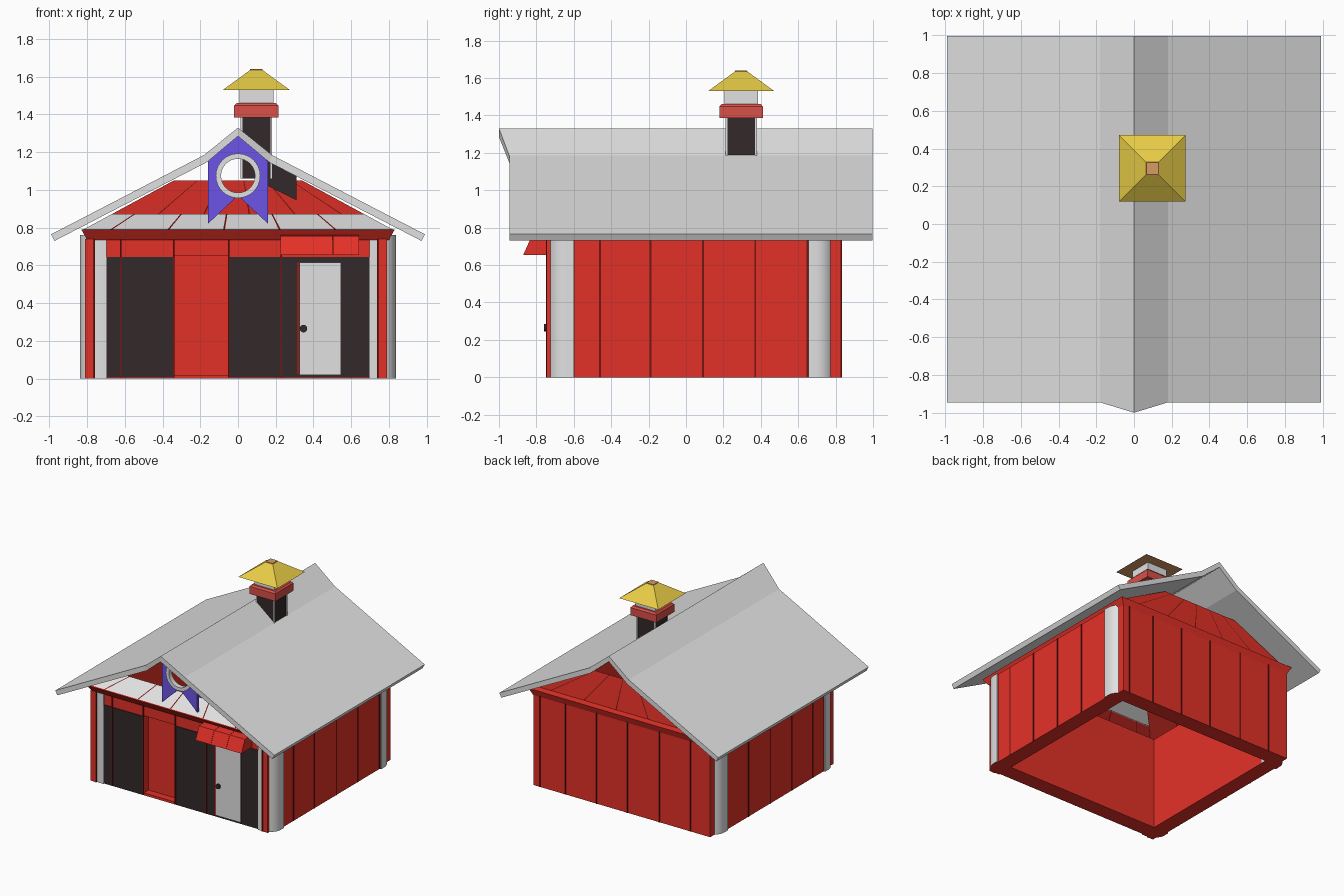
import bpy
import bmesh
from math import pi, sin, cos
from mathutils import Vector

old = bpy.data.objects.get("Cube")
if old:
    bpy.data.objects.remove(old)


def material(name, srgb):
    m = bpy.data.materials.new(name)
    m.use_nodes = True
    col = [c ** 2.2 for c in srgb] + [1]
    m.diffuse_color = col
    m.node_tree.nodes["Principled BSDF"].inputs["Base Color"].default_value = col
    return m


RED = material("barn red", (.89, .205, .17))
DARK_RED = material("seam dark red", (.45, .11, .10))
GREY = material("light grey", (.88, .88, .88))
DARK = material("charcoal", (.215, .175, .18))
PURPLE = material("purple", (.425, .335, .90))
YELLOW = material("yellow", (.90, .79, .28))
ORANGE = material("orange", (.84, .60, .40))
BRICK = material("brick", (.85, .32, .29))


def make(name, bm, *mats):
    bmesh.ops.recalc_face_normals(bm, faces=bm.faces)
    me = bpy.data.meshes.new(name)
    bm.to_mesh(me)
    bm.free()
    for m in mats:
        me.materials.append(m)
    ob = bpy.data.objects.new(name, me)
    bpy.context.collection.objects.link(ob)
    return ob


def loft(name, lower, upper, mat):
    """Closed solid between two matching loops of points."""
    bm = bmesh.new()
    a = [bm.verts.new(p) for p in lower]
    b = [bm.verts.new(p) for p in upper]
    bm.faces.new(a)
    bm.faces.new(b)
    for i in range(len(a)):
        j = (i + 1) % len(a)
        bm.faces.new((a[i], a[j], b[j], b[i]))
    return make(name, bm, mat)


def rect(x0, x1, y0, y1, z):
    return [(x0, y0, z), (x1, y0, z), (x1, y1, z), (x0, y1, z)]


def box(name, x0, x1, y0, y1, z0, z1, mat):
    return loft(name, rect(x0, x1, y0, y1, z0), rect(x0, x1, y0, y1, z1), mat)


def slab_y(name, pts, y0, y1, mat):
    """Extrude an x-z outline along y."""
    return loft(name, [(x, y0, z) for x, z in pts], [(x, y1, z) for x, z in pts], mat)


def taper(name, c, r0, z0, r1, z1, mat):
    ring = lambda r, z: rect(c[0] - r, c[0] + r, c[1] - r, c[1] + r, z)
    return loft(name, ring(r0, z0), ring(r1, z1), mat)


def paint_underside(ob, mat):
    ob.data.materials.append(mat)
    for p in ob.data.polygons:
        if p.normal.z < -.9:
            p.material_index = 1


def cylinder(name, r, depth, loc, mat, rot, n):
    bpy.ops.mesh.primitive_cylinder_add(vertices=n, radius=r, depth=depth, location=loc, rotation=rot)
    ob = bpy.context.object
    ob.name = name
    ob.data.materials.append(mat)
    return ob


# Corner post: a square post with its outer edge rounded
def post(name, sx, sy, cy):
    arc = [(-.03 + .1 * cos(i * pi / 16), -.03 + .1 * sin(i * pi / 16)) for i in range(9)]
    pts = [(sx * (.768 + a), cy + sy * b) for a, b in [(-.07, -.07), (.07, -.07)] + arc + [(-.07, .07)]]
    ob = loft(name, [(*p, 0) for p in pts], [(*p, TOP) for p in pts], GREY)
    paint_underside(ob, RED)
    for p in ob.data.polygons:
        p.use_smooth = True
    bpy.context.view_layer.objects.active = ob
    bpy.ops.object.select_all(action='DESELECT')
    ob.select_set(True)
    bpy.ops.object.shade_smooth_by_angle()


# Walls of the hollow body, with a recessed bay in the front
TOP = .76
for side, s in (("left", 1), ("right", -1)):
    box(side + "_wall", *sorted((s * .70, s * .825)), -.605, .655, 0, TOP, RED)
    for y in (-.60, -.46, -.19, .09, .37, .65):
        box(side + "_wall_seam", *sorted((s * .82, s * .828)), y - .005, y + .005, 0, TOP, DARK_RED)
    post(f"front_{side}_post", s, -1, -.67)
    post(f"back_{side}_post", s, 1, .725)
box("back_wall", -.80, .80, .70, .83, 0, TOP, RED)
for x in (-.62, -.34, -.05, .23, .51, .74):
    box("back_wall_seam", x - .006, x + .006, .826, .834, 0, TOP, DARK_RED)
box("front_wall_right", -.79, -.34, -.73, -.60, 0, TOP, RED)
box("front_wall_left", -.05, .78, -.73, -.60, 0, TOP, RED)
box("bay_panel", -.35, -.04, -.67, -.60, 0, TOP, RED)
box("bay_header", -.34, -.05, -.73, -.66, .65, TOP, RED)
box("bay_sill", -.34, -.05, -.73, -.66, 0, .02, RED)

# Dark front panels, trims and seams
for x0, x1 in ((-.755, -.345), (-.05, .735)):
    box("dark_front_panel", x0, x1, -.737, -.728, .005, .645, DARK)
for x, s in ((-.762, -1), (.742, 1)):
    box("front_trim", *sorted((x, x + s * .048)), -.745, -.70, 0, .74, RED)
    box("front_trim_seam", x - .005, x + .005, -.748, -.74, 0, .74, DARK_RED)
for x in (-.62, -.34, -.05, .23):
    box("front_seam", x - .004, x + .004, -.741, -.732, .005, .74, DARK_RED)

# Door with knob
box("door", .325, .545, -.747, -.735, .02, .615, GREY)
box("door_jamb", .312, .322, -.745, -.735, .02, .62, RED)
cylinder("door_knob", .02, .02, (.347, -.75, .265), DARK, (pi / 2, 0, 0), 16)

# Awning over the door, in three panels
awning = [(-.72, .765), (-.825, .755), (-.87, .655), (-.72, .655)]
for i in range(3):
    x0 = .225 + i * .139
    loft("awning_panel", [(x0, y, z) for y, z in awning],
         [(x0 + .137, y, z) for y, z in awning], RED)

# Flared cornice around the top of the walls
flare = bmesh.new()
rings = [[flare.verts.new(p) for p in rect(-w, w, y0, y1, z)]
         for w, y0, y1, z in ((.80, -.74, .83, .735), (.83, -.78, .85, .79), (.77, -.70, .77, .80))]
for a, b in zip(rings, rings[1:]):
    for i in range(4):
        flare.faces.new((a[i], a[i - 1], b[i - 1], b[i]))
make("cornice", flare, RED)


# Inner hipped roof of panels split by dark seams; the front slope stops low
def hip_side(name, a, b, ta, tb, seams, reach, mat):
    a, b, ta, tb = map(Vector, (a, b, ta, tb))
    cuts = [0] + [u + d for u in seams for d in (-.003, .003)] + [1]
    bm = bmesh.new()
    for i, (u, v) in enumerate(zip(cuts, cuts[1:])):
        p, q = a.lerp(b, u), a.lerp(b, v)
        r, t = ta.lerp(tb, v), ta.lerp(tb, u)
        f = bm.faces.new([bm.verts.new(c) for c in (p, q, q.lerp(r, reach), p.lerp(t, reach))])
        f.material_index = i % 2
    make(name, bm, mat, DARK_RED)


low = rect(-.82, .82, -.77, .80, .79)
high = rect(-.34, .34, -.30, .77, 1.05)
lining = [[(x, y, z - .008) for x, y, z in loop] for loop in (low, high)]
ACROSS = (.09, .275, .455, .635, .815)
ALONG = (.2, .4, .6, .8)
for name, i, (lo, hi), seams, reach, mat in (
        ("front_skirt", 0, (low, high), ACROSS, .32, GREY), ("skirt_lining", 0, lining, ACROSS, .32, RED),
        ("left_hip", 1, (low, high), ALONG, 1, RED), ("back_gable", 2, (low, high), ACROSS, 1, RED),
        ("right_hip", 3, (low, high), ALONG, 1, RED)):
    j = (i + 1) % 4
    hip_side(name, lo[i], lo[j], hi[i], hi[j], seams, reach, mat)

# Main roof: steep ridge strips with a pointed front, and shallow lower slopes
for side, s in (("left", 1), ("right", -1)):
    ridge = [(0, 1.33), (.18, 1.185), (.165, 1.147), (0, 1.285)]
    slope = [(.18, 1.185), (.99, .765), (.972, .73), (.165, 1.147)]
    top = slab_y(side + "_ridge_strip", [(s * x, z) for x, z in ridge], -.945, .997, GREY)
    for v in top.data.vertices:
        if abs(v.co.x) < .01 and v.co.y < 0:
            v.co.y = -1
    slab_y(side + "_roof_slope", [(s * x, z) for x, z in slope], -.945, .997, GREY)

# Swallow-tailed gable plate with a round window
outline = [(-.16, .82), (0, .97), (.16, .82), (.16, 1.15), (0, 1.295), (-.16, 1.15)]
plate = slab_y("gable_plate", outline, -.755, -.735, PURPLE)
cutter = cylinder("window_cutter", .10, .3, (0, -.745, 1.075), PURPLE, (pi / 2, 0, 0), 32)
cut = plate.modifiers.new("window", "BOOLEAN")
cut.object = cutter
cut.solver = "EXACT"
bpy.context.view_layer.update()
graph = bpy.context.evaluated_depsgraph_get()
plate_mesh = bpy.data.meshes.new_from_object(plate.evaluated_get(graph))
plate.modifiers.clear()
plate.data = plate_mesh
bpy.data.objects.remove(cutter)

# Flat ring around the window
bm = bmesh.new()
section = ((.09, -.765), (.118, -.765), (.118, -.725), (.09, -.725))
verts = [bm.verts.new((r, y, 1.075)) for r, y in section]
edges = [bm.edges.new((verts[i], verts[i - 1])) for i in range(4)]
bmesh.ops.spin(bm, geom=verts + edges, cent=(0, 0, 1.075), axis=(0, 1, 0), angle=2 * pi, steps=32)
bmesh.ops.remove_doubles(bm, verts=bm.verts, dist=.0005)
make("window_ring", bm, GREY)

# Chimney: shaft with corner posts, brick collar, neck and pyramid cap
C = (.097, .295)
taper("chimney_shaft", C, .08, 1.06, .08, 1.39, DARK)
for sx in (-1, 1):
    for sy in (-1, 1):
        taper("chimney_post", (C[0] + sx * .079, C[1] + sy * .079), .005, 1.06, .005, 1.39, GREY)
slab_y("chimney_base", [(.1, 1.05), (.31, .945), (.31, 1.075), (.1, 1.18)], .215, .375, DARK)
taper("chimney_collar", C, .117, 1.385, .117, 1.447, BRICK)
taper("collar_bevel", C, .117, 1.447, .105, 1.46, BRICK)
taper("chimney_neck", C, .09, 1.45, .09, 1.535, GREY)
cap = taper("chimney_cap", C, .177, 1.53, .033, 1.635, YELLOW)
paint_underside(cap, ORANGE)
taper("cap_tip", C, .033, 1.635, .032, 1.64, ORANGE)
